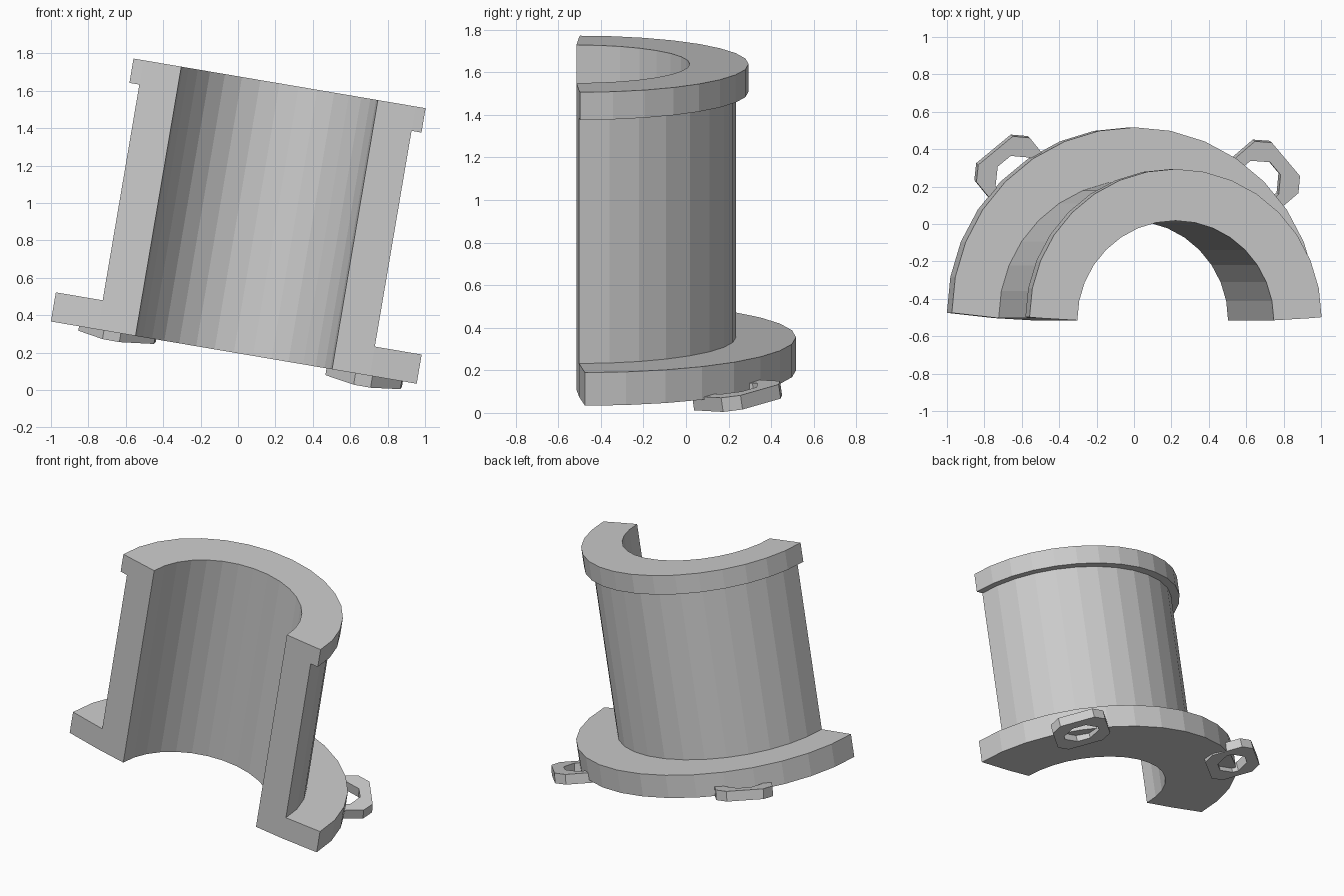
import bpy, bmesh
from math import pi, sin, cos, radians
from mathutils import Matrix

old = bpy.data.objects.get("Cube")
if old:
    bpy.data.objects.remove(old, do_unlink=True)

grey = bpy.data.materials.new("plain_grey")
grey.use_nodes = True
COLOUR = (0.6, 0.6, 0.6, 1)
grey.diffuse_color = COLOUR
grey.node_tree.nodes["Principled BSDF"].inputs["Base Color"].default_value = COLOUR

# The whole sleeve leans sideways
LEAN = Matrix.Translation((-0.0225, 0, 0.2)) @ Matrix.Rotation(radians(9.65), 4, 'Y')
STEPS = 16


def finish(bm, name, matrix):
    bmesh.ops.recalc_face_normals(bm, faces=bm.faces)
    mesh = bpy.data.meshes.new(name)
    bm.to_mesh(mesh)
    bm.free()
    mesh.materials.append(grey)
    obj = bpy.data.objects.new(name, mesh)
    bpy.context.collection.objects.link(obj)
    obj.matrix_world = matrix
    return obj


def arc(radius, centre_y):
    """Half circle opening towards the front."""
    return [(radius * cos(pi * i / STEPS), centre_y + radius * sin(pi * i / STEPS))
            for i in range(STEPS + 1)]


def bridge(bm, loops, closed):
    """Join neighbouring loops into a tube with a four-sided section."""
    count = len(loops[0])
    for k, loop in enumerate(loops):
        after = loops[(k + 1) % len(loops)]
        for i in range(count if closed else count - 1):
            j = (i + 1) % count
            bm.faces.new((loop[i], loop[j], after[j], after[i]))


def section_loops(bm, outer, inner, low, high):
    return [[bm.verts.new((x, y, z)) for x, y in pts]
            for pts, z in ((outer, low), (outer, high), (inner, high), (inner, low))]


def half_ring(name, inner, outer, low, high):
    bm = bmesh.new()
    loops = section_loops(bm, arc(*outer), arc(*inner), low, high)
    bridge(bm, loops, False)
    for end in (0, -1):
        bm.faces.new([loop[end] for loop in loops])
    return finish(bm, name, LEAN)


def chamfered(a, b, c):
    """Rectangle outline with cut corners."""
    return [(a, c - b), (a, b - c), (a - c, b), (c - a, b),
            (-a, b - c), (-a, c - b), (c - a, -b), (a - c, -b)]


def lug(name, x, y, z, angle):
    bm = bmesh.new()
    loops = section_loops(bm, chamfered(0.17, 0.185, 0.065),
                          chamfered(0.095, 0.12, 0.075), -0.034, 0.034)
    bridge(bm, loops, True)
    pose = (Matrix.Translation((x, y, z)) @ Matrix.Rotation(radians(8), 4, 'X')
            @ Matrix.Rotation(radians(angle), 4, 'Z'))
    return finish(bm, name, LEAN @ pose)


# Split sleeve and its two collars
HEIGHT = 1.46
wall = (0.738, -0.503)
half_ring("sleeve", (0.533, -0.515), wall, 0, HEIGHT)
half_ring("top_collar", wall, (0.792, -0.498), HEIGHT - 0.132, HEIGHT)
half_ring("base_flange", wall, (0.992, -0.475), 0, 0.158)

# Loops set into the flange rim
lug("left_lug", 0.71, 0.24, 0.0, 41)
lug("right_lug", -0.63, 0.268, 0.015, 130)
